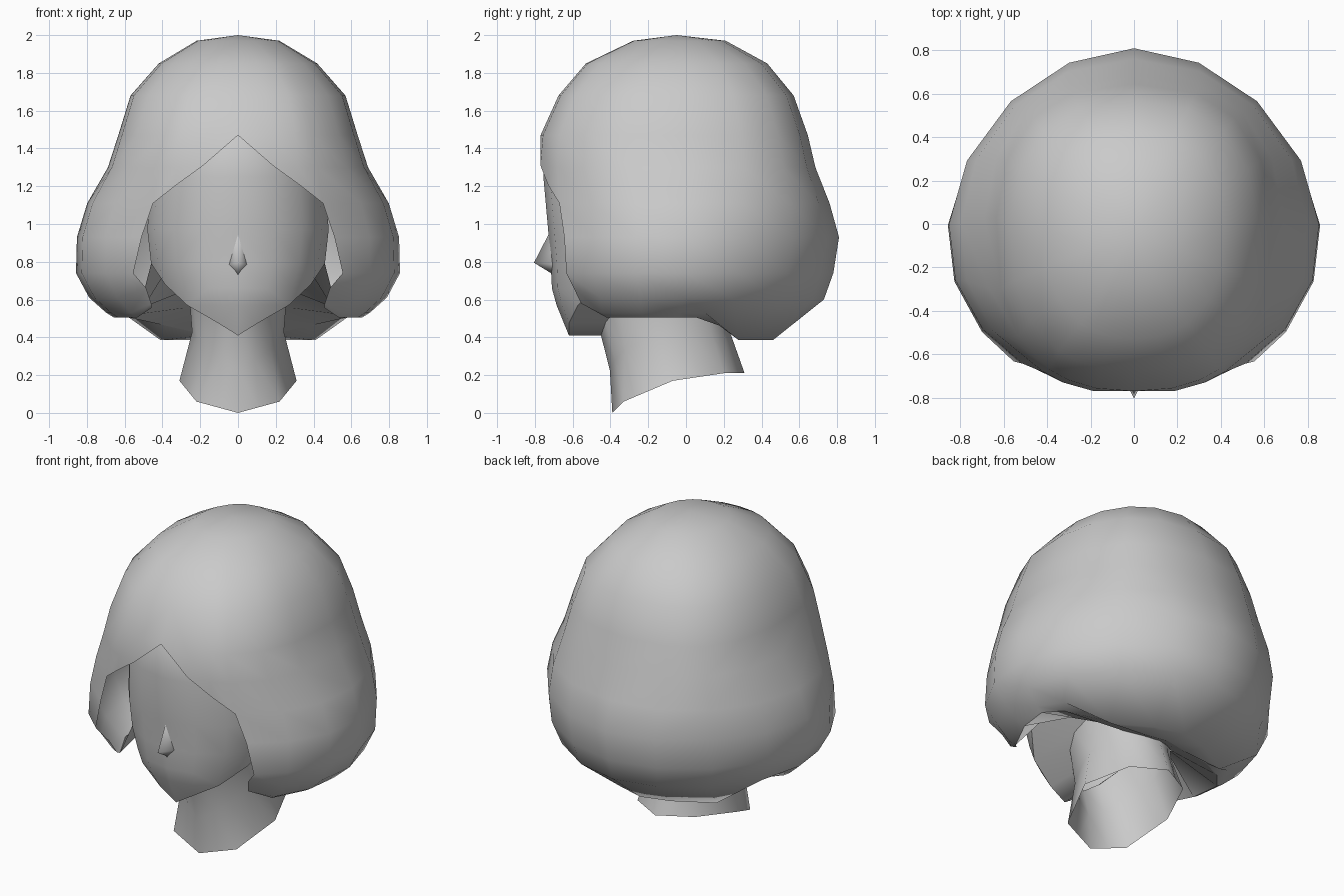
import bpy, bmesh
from math import sin, cos, radians, copysign
from mathutils import Vector

cube = bpy.data.objects.get("Cube")
if cube:
    bpy.data.objects.remove(cube, do_unlink=True)

grey = bpy.data.materials.new("mid_grey")
grey.use_nodes = True
grey.diffuse_color = (0.59, 0.59, 0.59, 1)
grey.node_tree.nodes["Principled BSDF"].inputs["Base Color"].default_value = (0.59, 0.59, 0.59, 1)


def lerp_table(table, v):
    """Interpolate rows sorted by rising first value."""
    if v <= table[0][0]:
        return table[0][1:]
    for a, b in zip(table, table[1:]):
        if v <= b[0]:
            t = (v - a[0]) / (b[0] - a[0])
            return [p + (q - p) * t for p, q in zip(a[1:], b[1:])]
    return table[-1][1:]


def make_shell(name, grid, keep=lambda r, c: True, centre=(0, 0, 0.9), angle=60):
    """Skin a grid of points for the left half and mirror it."""
    bm = bmesh.new()
    vs = [[bm.verts.new(p) for p in row] for row in grid]
    for r in range(len(vs) - 1):
        for c in range(len(vs[0]) - 1):
            if keep(r, c):
                bm.faces.new((vs[r][c], vs[r][c + 1], vs[r + 1][c + 1], vs[r + 1][c]))
    bmesh.ops.remove_doubles(bm, verts=bm.verts, dist=0.002)
    bmesh.ops.delete(bm, geom=[v for v in bm.verts if not v.link_faces], context='VERTS')
    bmesh.ops.recalc_face_normals(bm, faces=bm.faces)
    bm.normal_update()
    out = sum(f.normal.dot(f.calc_center_median() - Vector(centre)) * f.calc_area() for f in bm.faces)
    if out < 0:
        bmesh.ops.reverse_faces(bm, faces=bm.faces)
    me = bpy.data.meshes.new(name)
    bm.to_mesh(me)
    bm.free()
    me.materials.append(grey)
    ob = bpy.data.objects.new(name, me)
    bpy.context.collection.objects.link(ob)
    bpy.ops.object.select_all(action='DESELECT')
    ob.select_set(True)
    bpy.context.view_layer.objects.active = ob
    bpy.ops.object.shade_smooth_by_angle(angle=radians(angle))
    mod = ob.modifiers.new("mirror", 'MIRROR')
    mod.merge_threshold = 0.002


def oval(w, yf, yb, yc, deg, p=1.0):
    """Point on an oval: 0 degrees is the front, 90 the left side; p below 1 is boxier."""
    s, c = sin(radians(deg)), cos(radians(deg))
    depth = (yc - yf) if c > 0 else (yb - yc)
    return w * max(0, s) ** p, yc - depth * copysign(abs(c) ** p, c)


# Hair: rings of (height, half width, front y, back y, boxiness)
HAIR = [(0.74, .86, -.80, .78, 1.1), (0.93, .855, -.78, .81, 1.07), (1.11, .80, -.79, .76, .98),
        (1.30, .69, -.785, .685, .84), (1.47, .635, -.77, .645, .82), (1.68, .57, -.675, .57, .84),
        (1.85, .42, -.53, .43, .9), (1.97, .22, -.28, .21, 1), (2.0, 0, -.05, -.05, 1)]
# Lower rings: (side height, back height, half width, front y, back y, back boxiness)
HEM = [(.61, .60, .79, -.74, .73, 1.1), (.53, .385, .70, -.72, .46, 1.4), (.505, .41, .66, -.68, .30, 1.4)]
FRINGE = [(0, 1.47), (12, 1.31), (24, 1.205), (33.5, 1.11), (36, 0)]
ANGLES = [0, 12, 24, 33.5, 54, 74, 94, 115, 137, 158, 180]
# The front edge of the side lock swings outward at these ring heights
LOCK = {0.93: 36, 0.74: 39.5, .61: 38, .53: 41, .505: 44}

hair = []
for z0, *_ in reversed(HAIR):
    row = []
    for i, d in enumerate(ANGLES):
        z = max(z0, lerp_table(FRINGE, d)[0]) if (i < 4 and z0 >= 1.1) else z0
        if i == 3:
            d = LOCK.get(z0, d)
        w, yf, yb, p = lerp_table(HAIR, z)
        row.append((*oval(w, yf, yb, -.05, d, p if d > 90 else min(p, .97)), z))
    hair.append(row)
for zs, zb, w, yf, yb, p in HEM:
    row = []
    for i, d in enumerate(ANGLES):
        x, y = oval(w, yf, yb, -.05, LOCK[zs] if i == 3 else d, p if d > 90 else 1)
        back = min(1, max(0, (y - 0.1) / 0.17))
        front = 0.05 if i < 4 else 0
        row.append((x, y, zs + (zb - zs) * back + front))
    hair.append(row)
# The face opening leaves out the front columns below the fringe
make_shell("hair", hair, keep=lambda r, c: r < 6 or c >= 3)

# Underside of the hair, rising from the hem to the cheeks and nape
INNER = [(.46, -.30, .79), (.40, -.18, .72), (.30, -.08, .64),
         (.25, .02, .56), (.18, .12, .49), (.09, .19, .46), (0, .215, .45)]
make_shell("hair_underside", [hair[-1][4:], INNER], centre=(0, 0, 1.2))

# Face: rings of (height, half width, front y), cut off along the jaw line
FACE = [(.41, .20, -.62), (.57, .38, -.685), (.66, .41, -.71), (.79, .46, -.715),
        (.97, .48, -.73), (1.25, .46, -.755), (1.45, .42, -.735), (1.55, .38, -.66)]
JAW = [(0, .41), (22.5, .475), (45, .57), (67.5, .68), (90, .79)]
face = []
for z0, *_ in reversed(FACE):
    row = []
    for d, zj in JAW:
        z = max(z0, zj)
        w, yf = lerp_table(FACE, z)
        row.append((*oval(w, yf, -.3, -.3, d), z))
    face.append(row)
make_shell("face", face)

# Neck: upper ring under the jaw, waist and flared slanted bottom edge, left open
BASE = [(0, -.39, 0), (.22, -.33, .06), (.31, -.07, .17), (.20, .20, .21), (0, .31, .21)]
RIM = [.41, .48, .57, .62, .64, .62, .60, .60, .60]
neck_top, neck_waist, neck_base = [], [], []
for i, z in enumerate(RIM):
    d = i * 22.5
    top = Vector((*oval(.26, -.45, .19, -.12, d), z))
    base = (Vector(BASE[i // 2]) + Vector(BASE[(i + 1) // 2])) / 2
    waist = base.lerp(top, 0.55)
    neck_top.append(top)
    neck_base.append(base)
    neck_waist.append((waist.x * 0.86, waist.y + (0.02 if d < 90 else -0.01), waist.z))
make_shell("neck", [neck_top, neck_waist, neck_base], centre=(0, -.08, 0.3))

# Underside of the jaw, bridging the jaw line to the neck
make_shell("jaw_underside", [face[-1], neck_top[:5]], centre=(0, -.3, 0.9))

# Nose: a small pointed wedge
make_shell("nose", [[(0, -.725, .95), (0, -.725, .95)],
                    [(0, -.805, .795), (.05, -.70, .785)],
                    [(0, -.715, .74), (0, -.71, .72)]], centre=(0, -.5, 0.85), angle=120)
